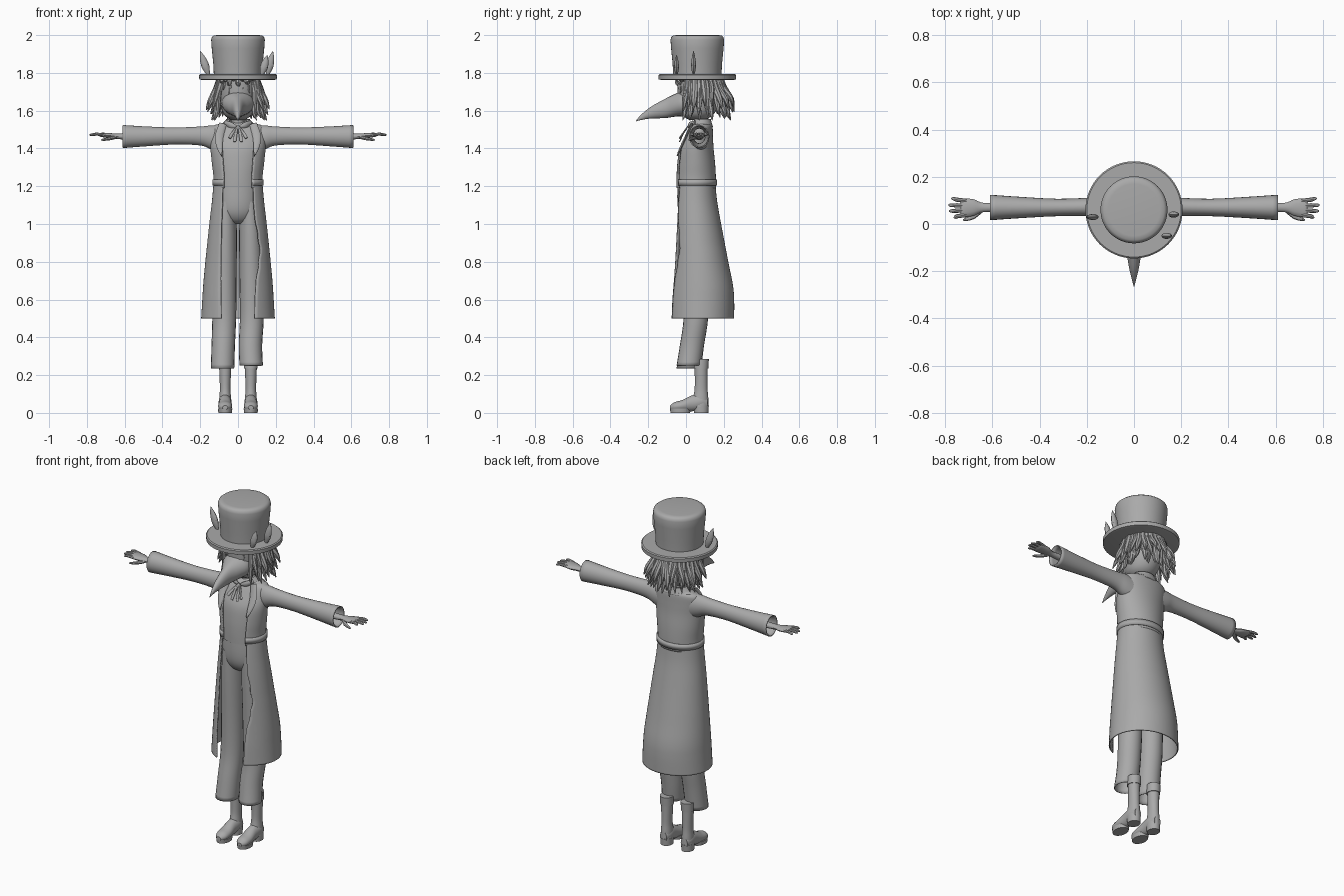
import bpy, bmesh, math, random
from mathutils import Vector

if "Cube" in bpy.data.objects:
    bpy.data.objects.remove(bpy.data.objects["Cube"])
random.seed(4)

grey = bpy.data.materials.new("plain grey")
grey.use_nodes = True
tone = (0.4, 0.4, 0.4, 1)
grey.diffuse_color = tone
grey.node_tree.nodes["Principled BSDF"].inputs["Base Color"].default_value = tone

X, Y, Z = Vector((1, 0, 0)), Vector((0, 1, 0)), Vector((0, 0, 1))


def smooth_rows(rows, sub):
    """Catmull-Rom interpolation of number tuples."""
    if sub == 1:
        return [tuple(r) for r in rows]
    out = []
    for i in range(len(rows) - 1):
        p0, p1, p2 = rows[max(i - 1, 0)], rows[i], rows[i + 1]
        p3 = rows[min(i + 2, len(rows) - 1)]
        for k in range(sub):
            t = k / sub
            out.append(tuple(
                b + 0.5 * t * (c - a + t * (2 * a - 5 * b + 4 * c - d + t * (3 * (b - c) + d - a)))
                for a, b, c, d in zip(p0, p1, p2, p3)))
    return out + [tuple(rows[-1])]


def sweep(bm, rows, ref=Y, axis=None, n=20, sub=4, caps=(True, True)):
    """Loft ellipses through rows of (x, y, z, radius across, radius along ref)."""
    rows = smooth_rows(rows, sub)
    pos = [Vector(r[:3]) for r in rows]
    rings = []
    for i, r in enumerate(rows):
        t = axis or (pos[min(i + 1, len(pos) - 1)] - pos[max(i - 1, 0)]).normalized()
        side = t.cross(ref).normalized()
        other = side.cross(t)
        ring = []
        for k in range(n):
            a = math.tau * k / n
            ring.append(bm.verts.new(pos[i] + side * r[3] * math.cos(a) + other * r[4] * math.sin(a)))
        rings.append(ring)
    for lo, hi in zip(rings, rings[1:]):
        for k in range(n):
            bm.faces.new((lo[k], lo[(k + 1) % n], hi[(k + 1) % n], hi[k]))
    for use, ring in zip(caps, (rings[0], rings[-1])):
        if use:
            bm.faces.new(ring)


def finish(name, bm, thick=0):
    bmesh.ops.recalc_face_normals(bm, faces=bm.faces)
    me = bpy.data.meshes.new(name)
    bm.to_mesh(me)
    bm.free()
    me.materials.append(grey)
    me.shade_smooth()
    me.set_sharp_from_angle(angle=math.radians(38))
    ob = bpy.data.objects.new(name, me)
    bpy.context.scene.collection.objects.link(ob)
    if thick:
        mod = ob.modifiers.new("thickness", "SOLIDIFY")
        mod.thickness = thick
        mod.offset = -1
    return ob


def part(name, rows, thick=0, **kw):
    bm = bmesh.new()
    sweep(bm, rows, **kw)
    return finish(name, bm, thick)


def column(name, rows, x=0, **kw):
    """Upright loft from rows of (z, y centre, x radius, y radius)."""
    return part(name, [(x, cy, z, rx, ry) for z, cy, rx, ry in rows], axis=Z, **kw)


def shell(name, rows, gap_left, gap_right, thick=0.008, n=48, sub=5):
    """Cloth wrapped round the body, open at the front."""
    bm = bmesh.new()
    grid = []
    for z, cy, rx, ry in smooth_rows(rows, sub):
        a0, a1 = gap_left(z), math.tau - gap_right(z)
        angles = [a0 + (a1 - a0) * k / n for k in range(n + 1)]
        grid.append([bm.verts.new((rx * math.sin(a), cy - ry * math.cos(a), z)) for a in angles])
    for lo, hi in zip(grid, grid[1:]):
        for k in range(n):
            bm.faces.new((lo[k], lo[k + 1], hi[k + 1], hi[k]))
    return finish(name, bm, thick)


# Hat: brim and flared crown in one turned profile
hat = [(1.762, .19), (1.766, .205), (1.788, .206), (1.793, .2), (1.793, .128),
       (1.85, .131), (1.93, .139), (1.975, .142), (1.99, .138), (1.998, .128), (2.0, .11)]
column("top_hat", [(z, .06, r, r) for z, r in hat], n=64, sub=1)

# Leaves tucked behind the brim
for name, x, y, lean, tall in (("right_leaf", -.155, .03, -.045, .13),
                               ("left_leaf", .155, .04, .03, .13),
                               ("front_leaf", .125, -.05, .03, .11)):
    part(name, [(x, y, 1.785, .006, .004), (x + lean * .35, y, 1.785 + tall * .35, .02, .013),
                (x + lean * .7, y, 1.785 + tall * .7, .016, .01),
                (x + lean, y, 1.785 + tall, .001, .001)], n=10)

# Head, neck and beaked mask
column("head", [(1.55, .06, .035, .04), (1.58, .06, .075, .085), (1.64, .07, .094, .11),
                (1.72, .072, .104, .118), (1.78, .07, .1, .115)])
column("neck", [(1.48, .085, .042, .04), (1.54, .082, .034, .036), (1.6, .08, .036, .038)])
part("beak_mask", [(0, .04, 1.64, .088, .07), (0, -.02, 1.637, .082, .067),
                   (0, -.06, 1.628, .062, .06), (0, -.11, 1.612, .036, .051),
                   (0, -.19, 1.588, .02, .03), (0, -.24, 1.563, .008, .013),
                   (0, -.265, 1.545, .001, .002)], ref=Z, axis=-Y)

# Hair: tapered locks around the head, short fringe in front
bm = bmesh.new()


def lock(a, reach, z_end, fat):
    s, c = math.sin(a), -math.cos(a)
    swing = random.uniform(-.12, .12)
    s2, c2 = math.sin(a + swing), -math.cos(a + swing)
    mid = (1.76 + z_end) / 2
    sweep(bm, [(.1 * s, .075 + .11 * c, 1.775, fat * .8, fat * .8),
               (.118 * s, .08 + .126 * c, mid + .03, fat, fat),
               ((reach - .02) * s2, .085 + (reach - .015) * c2, z_end + .045, fat * .85, fat * .85),
               (reach * s2, .085 + reach * c2, z_end, .002, .002)],
          ref=Vector((s, c, .3)), n=7, sub=3)


for layer, (count, low) in enumerate(((27, 1.545), (25, 1.59))):
    for k in range(count):
        a = .85 + (math.tau - 1.7) * (k + .5 * layer) / count
        lock(a, random.uniform(.135, .165) + .014 * layer,
             low + random.uniform(0, .04), random.uniform(.012, .017))
for k in range(9):
    lock(-.8 + 1.6 * k / 8, .13, random.uniform(1.675, 1.72), .014)
finish("hair_locks", bm)

# Shirt torso and coat bodice
body = [(1.19, .05, .122, .1), (1.25, .05, .122, .1), (1.32, .05, .13, .096),
        (1.4, .052, .138, .086), (1.46, .065, .14, .07), (1.51, .078, .132, .055),
        (1.528, .083, .105, .044), (1.54, .085, .05, .03)]
column("shirt_torso", body, n=40)
shell("coat_bodice", [(z, cy, rx + .008, ry + .008) for z, cy, rx, ry in body[:-1]],
      lambda z: .62, lambda z: .62)
shell("coat_collar", [(1.515, .085, .1, .058), (1.54, .08, .075, .055), (1.555, .08, .062, .052)],
      lambda z: .8, lambda z: .8)
shell("belt", [(1.203, .051, .136, .114), (1.236, .051, .136, .114)],
      lambda z: .6, lambda z: .6, thick=.012, sub=1)

# Long coat skirt, with a ragged front edge on the left
skirt = [(.5, .08, .195, .175), (.6, .081, .189, .174), (.68, .08, .184, .168),
         (.8, .072, .173, .152), (1, .058, .152, .128), (1.12, .051, .138, .114), (1.21, .05, .13, .106)]


def right_gap(z):
    return .47 + .2 * (z - .5) / .7


def left_gap(z):
    bump = math.exp(-((z - .87) / .13) ** 2)
    return right_gap(z) + .2 * bump + .03 * bump * math.sin(z * 60)


shell("coat_skirt", skirt, left_gap, right_gap, thick=.006, sub=8)

# Trouser seat
column("trouser_seat", [(1.22, .05, .116, .095), (1.12, .05, .118, .096),
                        (1.06, .053, .112, .09), (1.02, .06, .085, .074), (1.0, .062, .045, .045)])

for side, sx in (("left", 1), ("right", -1)):
    # Trouser leg with an open hem
    hem = .25 if sx > 0 else .235
    shift = -.008 if sx > 0 else .004
    part(side + "_trouser_leg",
         [(sx * .062, .05, 1.12, .05, .08), (sx * .066, .055, .95, .06, .08),
          (sx * .07, .056, .7, .062, .07), (sx * .073, .052, .5, .063, .065),
          (sx * (.074 + shift), .032, .36, .062, .064), (sx * (.078 + shift), .015, hem, .062, .065)],
         thick=.005, axis=Z, caps=(True, False))

    # Boot: shaft, rounded foot, sole, heel and cuff
    bx = sx * .068
    column(side + "_boot_shaft", [(.03, .078, .034, .042), (.08, .078, .031, .04),
                                  (.13, .08, .028, .034), (.22, .08, .031, .034),
                                  (.25, .08, .032, .035)], x=bx)
    column(side + "_boot_cuff", [(.235, .08, .036, .038), (.285, .083, .037, .038)], x=bx, sub=1)
    part(side + "_boot_foot",
         [(bx, .115, .05, .022, .03), (bx, .08, .058, .034, .042), (bx, .03, .05, .033, .042),
          (bx, -.02, .038, .037, .03), (bx, -.06, .033, .033, .024), (bx, -.084, .028, .014, .011)],
         ref=Z, axis=-Y)
    column(side + "_boot_sole", [(0, -.03, .036, .052), (.022, -.03, .038, .055)], x=bx, sub=1)
    column(side + "_boot_heel", [(0, .08, .033, .038), (.04, .08, .034, .041)], x=bx, sub=1)

    # Flared sleeve with an open cuff
    part(side + "_sleeve",
         [(sx * .07, .078, 1.445, .045, .078), (sx * .14, .073, 1.458, .045, .064),
          (sx * .2, .072, 1.466, .039, .05), (sx * .33, .07, 1.466, .037, .045),
          (sx * .48, .07, 1.464, .045, .052), (sx * .61, .07, 1.463, .054, .061)],
         thick=.006, ref=Z, axis=X * sx, caps=(True, False), n=24)

    # Hand: palm, four fingers and thumb
    bm = bmesh.new()
    sweep(bm, [(sx * .56, .07, 1.462, .022, .018), (sx * .64, .07, 1.464, .02, .014),
               (sx * .68, .07, 1.468, .035, .014), (sx * .725, .068, 1.472, .04, .011),
               (sx * .735, .068, 1.472, .034, .006)], ref=Z, axis=X * sx, n=12)
    for y0, y1, tip in ((.098, .108, .775), (.078, .08, .787), (.058, .055, .785), (.038, .028, .765)):
        sweep(bm, [(sx * .71, y0, 1.472, .009, .008), (sx * .75, (y0 + y1) / 2, 1.476, .009, .008),
                   (sx * (tip - .008), y1, 1.472, .007, .006), (sx * tip, y1, 1.471, .002, .002)],
              ref=Z, n=8, sub=2)
    sweep(bm, [(sx * .65, .06, 1.46, .012, .01), (sx * .68, .032, 1.452, .011, .009),
               (sx * .715, .019, 1.446, .007, .006), (sx * .725, .017, 1.445, .002, .002)],
          ref=Z, n=8, sub=2)
    finish(side + "_hand", bm)

    # Lapel, shirt collar point and neck ribbon
    part(side + "_lapel", [(sx * .08, .03, 1.53, .02, .006), (sx * .1, -.002, 1.46, .022, .006),
                           (sx * .096, -.03, 1.4, .014, .006), (sx * .086, -.046, 1.36, .002, .004)], n=10)
    part(side + "_collar_point", [(sx * .065, .05, 1.535, .012, .014), (sx * .04, .022, 1.525, .008, .016),
                                  (sx * .01, .015, 1.515, .006, .008)], ref=Z, n=10)
    for tail, (end, low) in enumerate(((.045, 1.455), (.018, 1.435))):
        part(f"{side}_ribbon_tail_{tail + 1}",
             [(0, .012, 1.52, .004, .003), (sx * end * .6, -.012, 1.485, .008, .004),
              (sx * end, -.034, low, .008, .003)], n=8)
